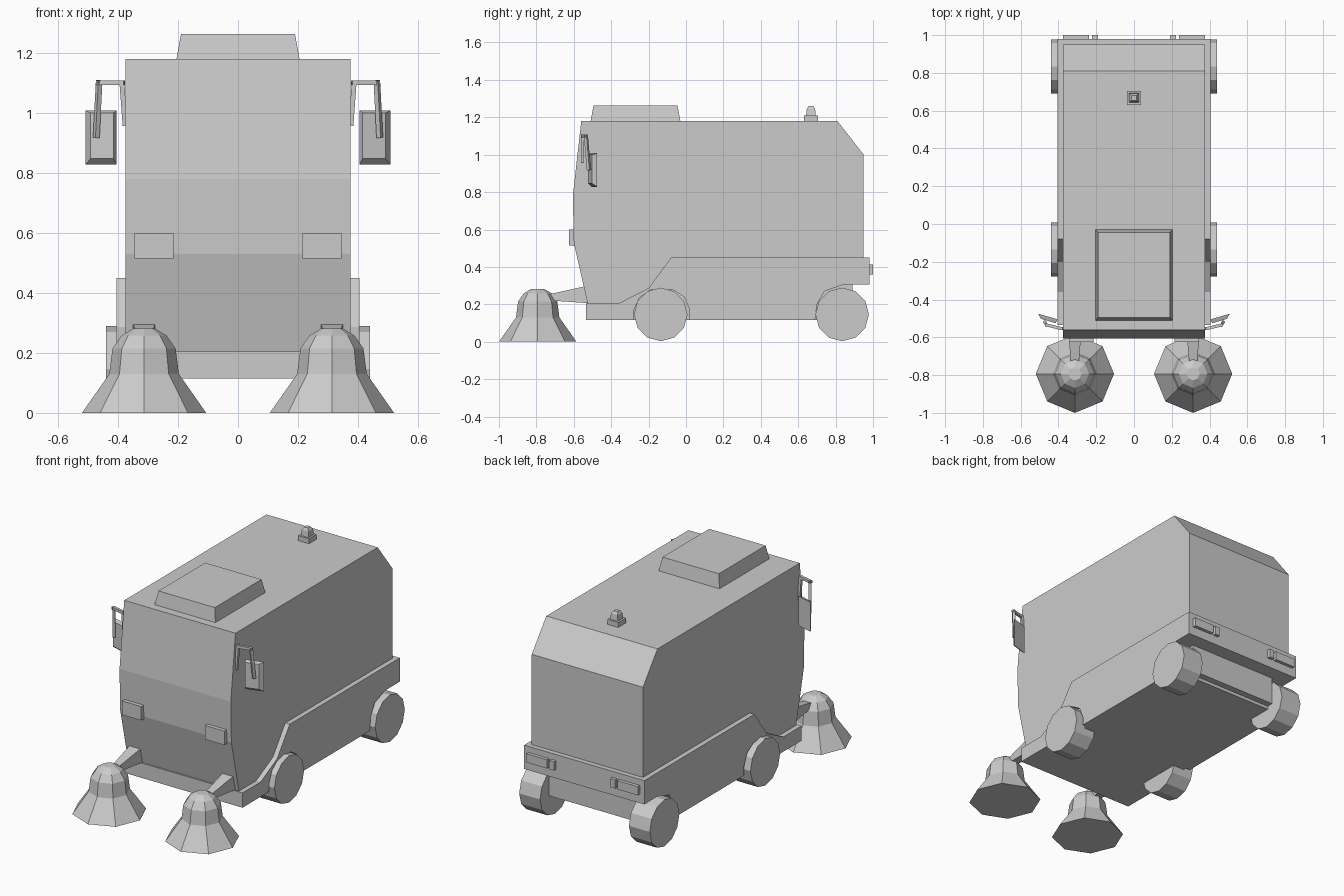
import bpy, bmesh, math
from mathutils import Vector, Matrix

cube = bpy.data.objects.get("Cube")
if cube:
    bpy.data.objects.remove(cube, do_unlink=True)

grey = bpy.data.materials.new("plain grey")
grey.use_nodes = True
grey.diffuse_color = (0.6, 0.6, 0.6, 1)
grey.node_tree.nodes["Principled BSDF"].inputs["Base Color"].default_value = (0.6, 0.6, 0.6, 1)


def finish(name, bm):
    bmesh.ops.recalc_face_normals(bm, faces=bm.faces)
    mesh = bpy.data.meshes.new(name)
    bm.to_mesh(mesh)
    bm.free()
    mesh.materials.append(grey)
    obj = bpy.data.objects.new(name, mesh)
    bpy.context.collection.objects.link(obj)
    return obj


def loft(name, rings):
    """Skin a stack of equal-length rings and cap both ends."""
    bm = bmesh.new()
    loops = [[bm.verts.new(p) for p in ring] for ring in rings]
    n = len(loops[0])
    for a, b in zip(loops, loops[1:]):
        for i in range(n):
            j = (i + 1) % n
            bm.faces.new((a[i], a[j], b[j], b[i]))
    bm.faces.new(loops[0])
    bm.faces.new(loops[-1])
    return finish(name, bm)


def prism(name, profile, x0, x1):
    return loft(name, [[(x, y, z) for y, z in profile] for x in (x0, x1)])


def rect(x0, x1, y0, y1, z):
    return [(x0, y0, z), (x1, y0, z), (x1, y1, z), (x0, y1, z)]


def box(name, x0, x1, y0, y1, z0, z1):
    return loft(name, [rect(x0, x1, y0, y1, z0), rect(x0, x1, y0, y1, z1)])


def square_stack(name, x, y, levels):
    return loft(name, [rect(x - h, x + h, y - h, y + h, z) for h, z in levels])


def lathe(name, x, y, profile, sides):
    return loft(name, [[(x + r * math.cos(math.tau * i / sides),
                         y + r * math.sin(math.tau * i / sides), z)
                        for i in range(sides)] for r, z in profile])


# Main body with bowed front and chamfered rear
prism("body", [(-.525, .2), (-.6, .53), (-.605, .78), (-.56, 1.18), (.81, 1.18),
               (.95, 1.0), (.95, .31), (.69, .31), (.69, .2)], -.375, .375)

# Lower chassis, raised behind the rear wheels
skirt_top = [(-.535, .115), (-.535, .205), (-.36, .205), (-.2, .287), (-.08, .45),
             (.98, .45), (.98, .305), (.84, .305), (.74, .27), (.7, .2), (.69, .115)]
prism("chassis", skirt_top, -.375, .375)
box("rear_hopper", -.3, .3, .69, .89, .135, .305)
box("hopper_lip", -.3, .3, .69, .85, .115, .135)

# Roof hatch and warning beacon
loft("roof_hatch", [rect(-.205, .205, -.51, -.03, 1.18), rect(-.19, .19, -.495, -.045, 1.262)])
square_stack("beacon_base", 0, .668, [(.037, 1.18), (.037, 1.21)])
square_stack("beacon_lamp", 0, .668, [(.026, 1.21), (.022, 1.245), (.013, 1.26)])

# Side plates with front wheel arch
arch = [(.02, .115), (.02, .17), (-.01, .24), (-.07, .278), (-.19, .278),
        (-.25, .235), (-.28, .165), (-.28, .115)]


def bar(name, a, b, thick):
    a, b = Vector(a), Vector(b)
    d = b - a
    bm = bmesh.new()
    bmesh.ops.create_cube(bm, size=1)
    turn = d.to_track_quat("Z", "Y").to_matrix().to_4x4()
    bm.transform(Matrix.Translation((a + b) / 2) @ turn
                 @ Matrix.Diagonal((thick, thick, d.length + thick, 1)))
    return finish(name, bm)


for side, s in (("left", 1), ("right", -1)):
    prism(side + "_side_skirt", skirt_top + arch, s * .37, s * .405)

    # Twelve-sided wheels
    for end, y in (("front", -.135), ("rear", .835)):
        ring = [(y + .143 * math.cos(math.tau * i / 12),
                 .146 + .143 * math.sin(math.tau * i / 12)) for i in range(12)]
        prism(f"{side}_{end}_wheel", ring, s * .3, s * .44)

    # Sweeping brush and its tapered arm
    lathe(side + "_brush", s * .313, -.793,
          [(.207, 0), (.116, .13), (.105, .215), (.075, .258), (.035, .282)], 8)
    loft(side + "_brush_arm", [
        [(s * .313 + dx * w, y, z) for dx, z in ((-1, lo), (1, lo), (1, hi), (-1, hi))]
        for y, w, lo, hi in ((-.5, .04, .205, .305), (-.75, .02, .222, .25))])

    # Headlamp and tail lamp
    box(side + "_headlamp", s * .215, s * .345, -.625, -.56, .515, .6)
    box(side + "_tail_lamp", s * .238, s * .375, .97, 1.0, .36, .413)
    box(side + "_reversing_lamp", s * .19, s * .222, .97, 1.0, .36, .413)

    # Mirror bracket and bevelled, angled mirror
    path = [(s * .377, -.553, .965), (s * .387, -.553, 1.1),
            (s * .463, -.535, 1.1), (s * .472, -.52, .925)]
    for i, (a, b) in enumerate(zip(path, path[1:])):
        bar(f"{side}_mirror_bracket_{i + 1}", a, b, .016)
    loft(side + "_mirror", [
        [(s * x0, y0, z0), (s * x1, y1, z0), (s * x1, y1, z1), (s * x0, y0, z1)]
        for x0, y0, x1, y1, z0, z1 in (
            (.415, -.525, .492, -.502, .847, 1.0),
            (.405, -.505, .508, -.475, .828, 1.008))])
